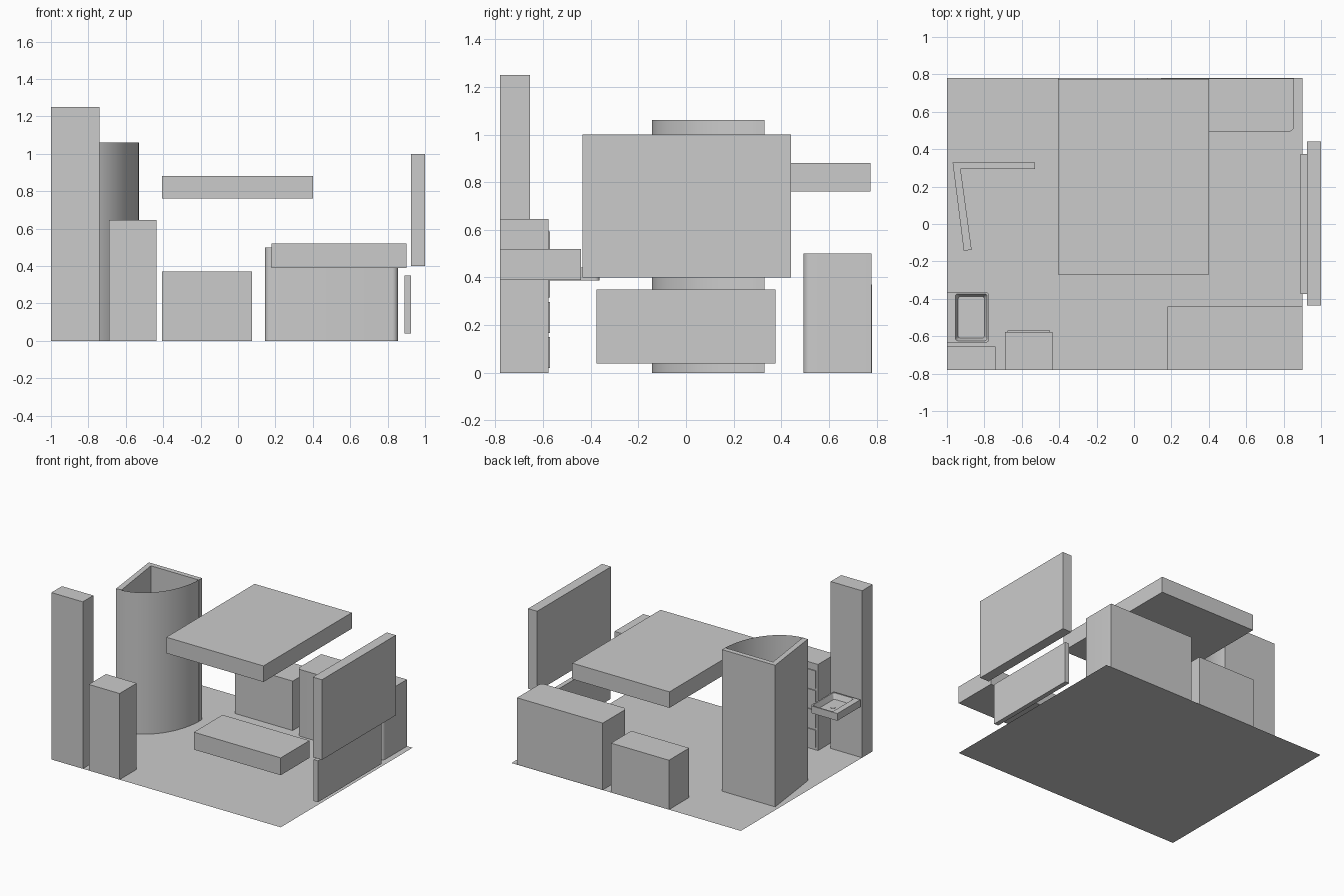
import bpy, bmesh, math

cube = bpy.data.objects.get("Cube")
if cube:
    bpy.data.objects.remove(cube, do_unlink=True)

GREY = (0.6, 0.6, 0.6, 1.0)
mat = bpy.data.materials.new("plain grey")
mat.use_nodes = True
mat.diffuse_color = GREY
mat.node_tree.nodes["Principled BSDF"].inputs["Base Color"].default_value = GREY


def finish(name, bm, smooth=False, fix=True):
    """Turn a bmesh into a named object with the shared material."""
    if fix:
        bmesh.ops.recalc_face_normals(bm, faces=bm.faces)
    mesh = bpy.data.meshes.new(name)
    bm.to_mesh(mesh)
    bm.free()
    mesh.materials.append(mat)
    obj = bpy.data.objects.new(name, mesh)
    bpy.context.collection.objects.link(obj)
    if smooth:
        bpy.ops.object.select_all(action="DESELECT")
        obj.select_set(True)
        bpy.context.view_layer.objects.active = obj
        bpy.ops.object.shade_smooth_by_angle(angle=math.radians(35))
    return obj


def prism(name, outline, z0, z1):
    """Extrude a flat outline straight up."""
    bm = bmesh.new()
    face = bm.faces.new([bm.verts.new((x, y, z0)) for x, y in outline])
    top = bmesh.ops.extrude_face_region(bm, geom=[face])["geom"]
    for v in top:
        if isinstance(v, bmesh.types.BMVert):
            v.co.z = z1
    return finish(name, bm)


def box(name, x, y, z):
    outline = [(x[0], y[0]), (x[1], y[0]), (x[1], y[1]), (x[0], y[1])]
    return prism(name, outline, *z)


def rounded(x, y, radii, steps=6):
    """Rectangle outline; radii run from the front left corner anticlockwise."""
    points = []
    corners = [(x[0], y[0], 1, 1), (x[1], y[0], -1, 1),
               (x[1], y[1], -1, -1), (x[0], y[1], 1, -1)]
    for i, ((cx, cy, sx, sy), r) in enumerate(zip(corners, radii)):
        for s in range(steps + 1):
            a = math.pi + (i + s / steps) * math.pi / 2
            points.append((cx + sx * r + r * math.cos(a), cy + sy * r + r * math.sin(a)))
    return points


def loft(name, rings):
    """Join rings of equal point count and cap both ends."""
    bm = bmesh.new()
    loops = [[bm.verts.new((px, py, z)) for px, py in pts] for pts, z in rings]
    for a, b in zip(loops, loops[1:]):
        for i in range(len(a)):
            j = (i + 1) % len(a)
            bm.faces.new((a[i], a[j], b[j], b[i]))
    bm.faces.new(loops[0][::-1])
    bm.faces.new(loops[-1])
    bmesh.ops.remove_doubles(bm, verts=bm.verts, dist=0.00001)
    return finish(name, bm, smooth=True)


# Floor sheet
bm = bmesh.new()
bm.faces.new([bm.verts.new((x, y, 0)) for x, y in
              ((-1, -0.78), (0.9, -0.78), (0.9, 0.78), (-1, 0.78))])
finish("floor", bm, fix=False)

# Plain blocks and panels
box("raised_bed", (-0.405, 0.4), (-0.27, 0.775), (0.76, 0.88))
box("tall_cupboard", (-1, -0.74), (-0.78, -0.655), (0, 1.25))
box("floating_bench", (0.18, 0.9), (-0.78, -0.44), (0.39, 0.52))
box("low_cabinet", (-0.405, 0.075), (0.54, 0.78), (0, 0.37))
box("upper_wall_panel", (0.925, 1), (-0.435, 0.44), (0.4, 1))
box("lower_wall_panel", (0.89, 0.925), (-0.375, 0.375), (0.04, 0.35))

# Counter with rounded front corners
counter = rounded((0.145, 0.855), (0.493, 0.778), (0.03, 0.03, 0, 0))
loft("kitchen_counter", [(counter, 0), (counter, 0.5)])

# Drawer cabinet, fronts facing the room
box("drawer_cabinet", (-0.69, -0.435), (-0.78, -0.577), (0, 0.645))
for i in range(4):
    z = 0.02 + i * 0.148
    box(f"drawer_front_{i + 1}", (-0.675, -0.45), (-0.578, -0.57), (z, z + 0.13))

# Shower: angled solid walls and a thin curved screen
prism("shower_walls", [(-0.97, 0.33), (-0.91, -0.143), (-0.868, -0.138),
                       (-0.927, 0.293), (-0.53, 0.293), (-0.53, 0.33)], 0, 1.06)
bm = bmesh.new()
STEPS = 24
pairs = []
for i in range(STEPS + 1):
    a = i / STEPS * math.pi / 2
    x, y = -0.89 + 0.36 * math.cos(a), 0.315 - 0.458 * math.sin(a)
    pairs.append([bm.verts.new((x, y, z)) for z in (0, 1.06)])
for p, q in zip(pairs, pairs[1:]):
    bm.faces.new((p[0], p[1], q[1], q[0]))
finish("shower_screen", bm, smooth=True, fix=False)

# Wash basin with a tapered bowl
rim = rounded((-1, -0.775), (-0.635, -0.363), (0, 0.02, 0.02, 0))
bowl_top = rounded((-0.955, -0.785), (-0.625, -0.373), [0.015] * 4)
bowl_floor = rounded((-0.94, -0.8), (-0.61, -0.388), [0.012] * 4)
loft("wash_basin", [(rim, 0.388), (rim, 0.442), (bowl_top, 0.442), (bowl_floor, 0.402)])


def disc(name, x, y, z, radius, height):
    bm = bmesh.new()
    bmesh.ops.create_cone(bm, cap_ends=True, segments=20, radius1=radius,
                          radius2=radius, depth=height)
    bmesh.ops.translate(bm, verts=bm.verts, vec=(x, y, z + height / 2))
    finish(name, bm, smooth=True)


disc("basin_drain", -0.87, -0.497, 0.4, 0.018, 0.004)
disc("tap_hole_cover", -0.978, -0.497, 0.44, 0.012, 0.003)
